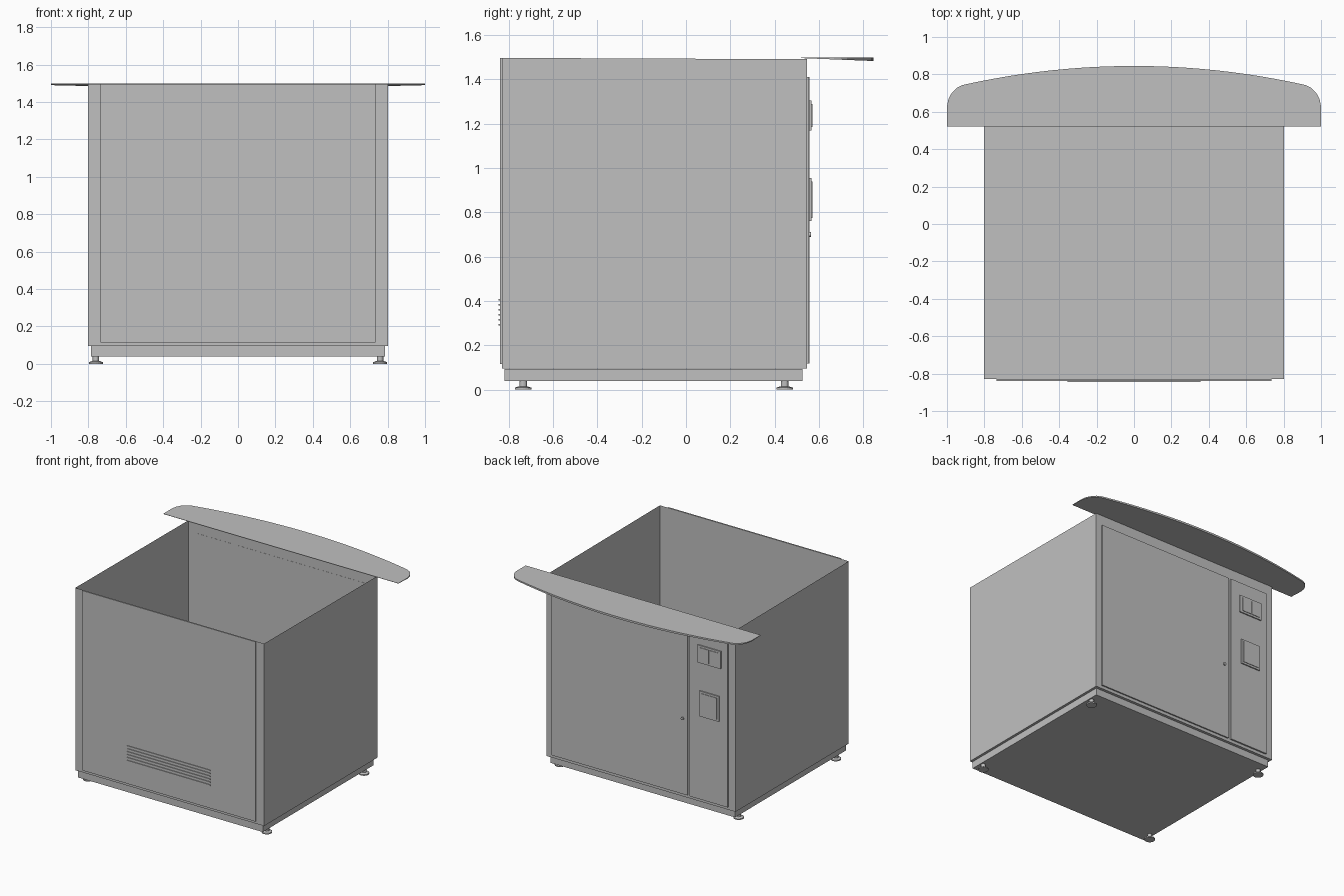
import bpy, bmesh
from math import pi

cube = bpy.data.objects.get("Cube")
if cube:
    bpy.data.objects.remove(cube, do_unlink=True)

# One painted-metal colour
grey = bpy.data.materials.new("light_grey_metal")
grey.use_nodes = True
grey.diffuse_color = (0.53, 0.53, 0.53, 1)
grey.node_tree.nodes["Principled BSDF"].inputs["Base Color"].default_value = grey.diffuse_color


def finish(name, bm):
    bmesh.ops.recalc_face_normals(bm, faces=bm.faces)
    mesh = bpy.data.meshes.new(name)
    bm.to_mesh(mesh)
    bm.free()
    mesh.materials.append(grey)
    obj = bpy.data.objects.new(name, mesh)
    bpy.context.collection.objects.link(obj)
    return obj


def box_mesh(x, y, z):
    bm = bmesh.new()
    bmesh.ops.create_cube(bm, size=1)
    for v in bm.verts:
        v.co = [lo + (c + 0.5) * (hi - lo) for c, (lo, hi) in zip(v.co, (x, y, z))]
    return bm


def box(name, x, y, z):
    return finish(name, box_mesh(x, y, z))


TOP = 1.497
BACK = 0.545

# Open-topped sheet cabinet with a narrow lip folded in at the back
bm = box_mesh((-0.803, 0.803), (-0.83, BACK), (0.095, TOP))
lid = [f for f in bm.faces if f.normal.z > 0.9]
bmesh.ops.delete(bm, geom=lid, context='FACES_ONLY')
back_rim = [e for e in bm.edges
            if all(v.co.z > 1 and v.co.y > 0 for v in e.verts)]
lip = bmesh.ops.extrude_edge_only(bm, edges=back_rim)["geom"]
for v in lip:
    if isinstance(v, bmesh.types.BMVert):
        v.co.y -= 0.025
for e in back_rim:
    for v in e.verts:
        v.co.z -= 0.006
finish("cabinet_shell", bm)

# Recessed plinth
box("plinth", (-0.785, 0.785), (-0.82, 0.525), (0.04, 0.094))

# Levelling feet: a disc and a stem at each corner
for side, sx in (("right", -1), ("left", 1)):
    for end, y in (("front", -0.735), ("back", 0.445)):
        bm = bmesh.new()
        for r1, r2, z0, z1 in ((0.037, 0.037, 0, 0.009), (0.037, 0.02, 0.009, 0.015),
                               (0.017, 0.017, 0.015, 0.042)):
            ring = bmesh.ops.create_cone(bm, cap_ends=True, segments=20,
                                         radius1=r1, radius2=r2, depth=z1 - z0)
            bmesh.ops.translate(bm, verts=ring["verts"], vec=(sx * 0.76, y, (z0 + z1) / 2))
        finish(f"{end}_{side}_foot", bm)

# Front panel with a louvred vent
box("front_panel", (-0.735, 0.735), (-0.84, -0.829), (0.115, TOP))
for i in range(6):
    z = 0.29 + i * 0.0225
    box(f"vent_louvre_{i + 1}", (-0.355, 0.355), (-0.845, -0.839), (z, z + 0.007))

# Back door, knob and control strip
box("back_door", (-0.4, 0.755), (BACK - 0.001, 0.555), (0.118, 1.41))
box("control_strip", (-0.745, -0.42), (BACK - 0.001, 0.557), (0.118, 1.41))
bm = bmesh.new()
bmesh.ops.create_cone(bm, cap_ends=True, segments=12, radius1=0.011, radius2=0.011, depth=0.012)
for v in bm.verts:
    v.co = (v.co.x - 0.36, 0.558 + v.co.z, 0.7 + v.co.y)
finish("door_knob", bm)

# Raised control boxes with cover plates
box("upper_control_box", (-0.69, -0.495), (0.556, 0.566), (1.17, 1.305))
box("lower_control_box", (-0.675, -0.51), (0.556, 0.566), (0.76, 0.955))
box("upper_cover_inner", (-0.59, -0.515), (0.565, 0.57), (1.185, 1.29))
box("upper_cover_outer", (-0.67, -0.6), (0.565, 0.57), (1.185, 1.29))
box("lower_cover", (-0.66, -0.525), (0.565, 0.57), (0.775, 0.94))

# Bowed shelf, tapering to a thin inner edge
corner = [(1, 0.52), (1, 0.63), (0.992, 0.668), (0.975, 0.7), (0.95, 0.726), (0.92, 0.742)]
STEPS = 24
arc = []
for i in range(STEPS + 1):
    t = 1 - 2 * i / STEPS
    arc.append((0.885 * t, 0.845 - 0.095 * t * t))
outline = corner + arc + [(-x, y) for x, y in reversed(corner)]
bm = bmesh.new()
upper = [bm.verts.new((x, y, TOP + 0.001)) for x, y in outline]
lower = [bm.verts.new((x, y, TOP - 0.001 - 0.04 * (y - 0.52))) for x, y in outline]
bm.faces.new(upper)
bm.faces.new(reversed(lower))
for i in range(len(outline)):
    j = (i + 1) % len(outline)
    bm.faces.new((upper[i], lower[i], lower[j], upper[j]))
finish("bowed_shelf", bm)
